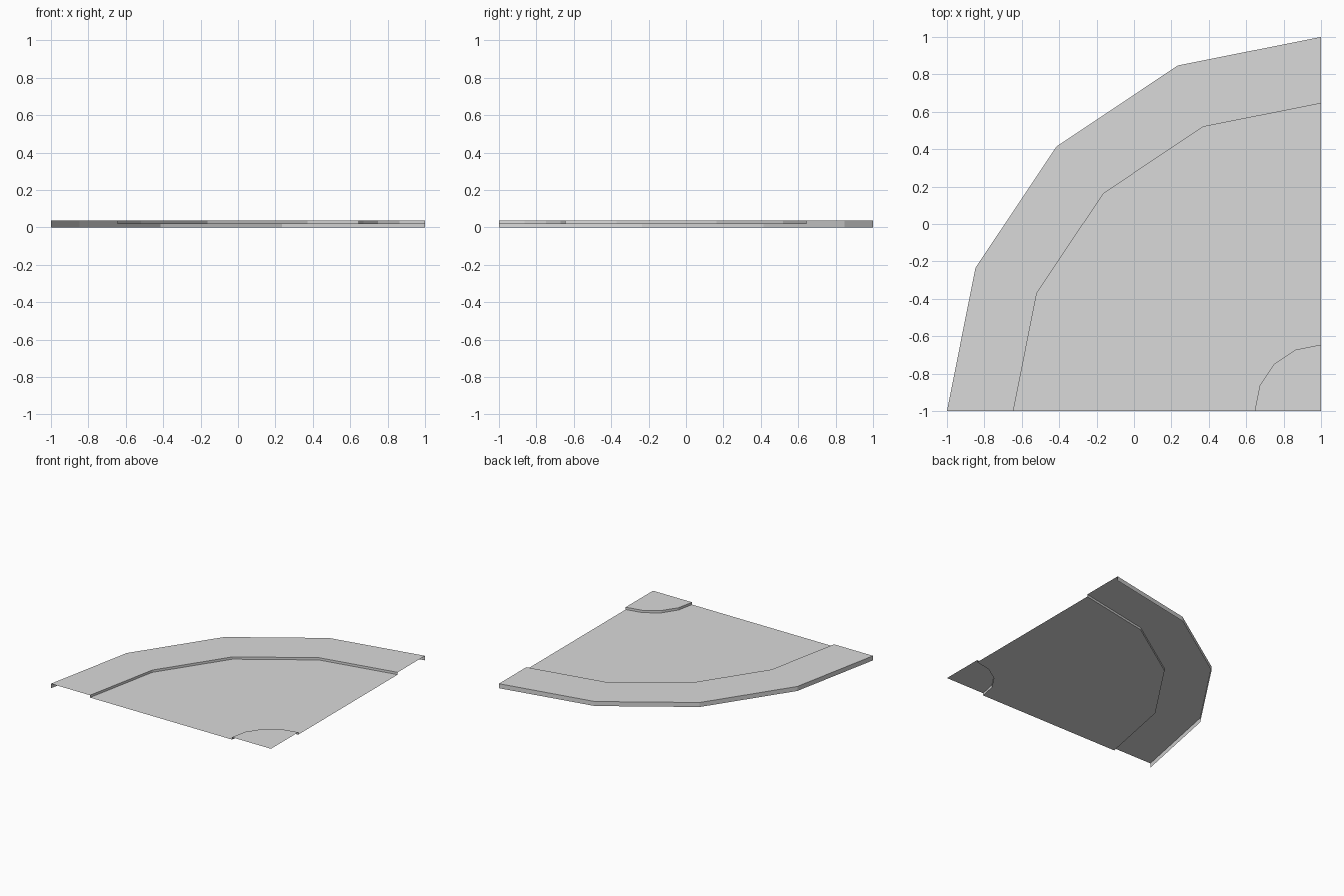
import bpy, bmesh
from math import cos, sin, pi

cube = bpy.data.objects.get("Cube")
if cube:
    bpy.data.objects.remove(cube, do_unlink=True)

# One plain grey for the whole tile
grey = bpy.data.materials.new("light_grey")
grey.use_nodes = True
colour = (0.7, 0.7, 0.7, 1)
grey.diffuse_color = colour
bsdf = next(n for n in grey.node_tree.nodes if n.type == 'BSDF_PRINCIPLED')
bsdf.inputs["Base Color"].default_value = colour

STEPS = 4
ROAD_Z, KERB_Z = 0.018, 0.037
INNER_R, KERB_R, OUTER_R = 0.355, 1.645, 2.0


def quarter_sweep(name, profile):
    """Sweep a (radius, height) profile a quarter turn about the corner."""
    bm = bmesh.new()
    rings = []
    for i in range(STEPS + 1):
        a = pi / 2 + i * pi / 2 / STEPS
        rings.append([bm.verts.new((1 + r * cos(a), -1 + r * sin(a), z))
                      for r, z in profile])
    for low, high in zip(rings, rings[1:]):
        for j in range(len(profile) - 1):
            corners = [low[j], low[j + 1], high[j + 1], high[j]]
            if profile[j][0] == 0:
                corners.pop()
            bm.faces.new(corners)
    bmesh.ops.remove_doubles(bm, verts=bm.verts, dist=1e-5)
    mesh = bpy.data.meshes.new(name)
    bm.to_mesh(mesh)
    bm.free()
    mesh.materials.append(grey)
    obj = bpy.data.objects.new(name, mesh)
    bpy.context.collection.objects.link(obj)
    return obj


# Small raised corner with its step down to the road
quarter_sweep("inner_pavement", [(0, KERB_Z), (INNER_R, KERB_Z), (INNER_R, ROAD_Z)])
# Curved road surface
quarter_sweep("road", [(INNER_R, ROAD_Z), (KERB_R, ROAD_Z)])
# Raised outer band: kerb step, top and outside wall, open below
quarter_sweep("outer_pavement", [(KERB_R, ROAD_Z), (KERB_R, KERB_Z),
                                 (OUTER_R, KERB_Z), (OUTER_R, 0)])
